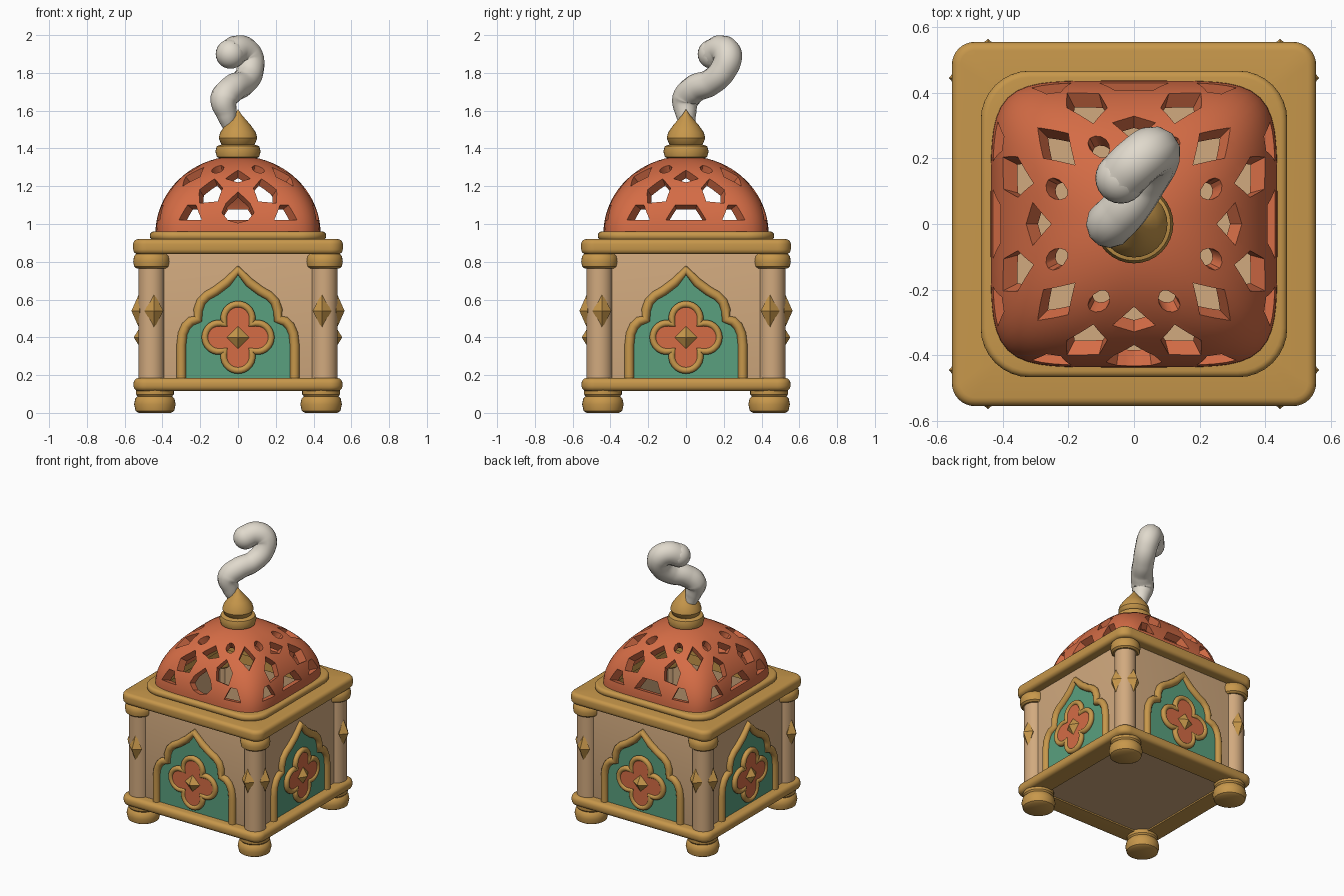
import bpy, bmesh
from math import sin, cos, pi, radians, sqrt
from mathutils import Vector, Matrix

cube = bpy.data.objects.get("Cube")
if cube:
    bpy.data.objects.remove(cube, do_unlink=True)


def material(name, rgb):
    m = bpy.data.materials.new(name)
    m.use_nodes = True
    m.diffuse_color = (*rgb, 1)
    m.node_tree.nodes["Principled BSDF"].inputs["Base Color"].default_value = (*rgb, 1)
    return m


GOLD = material("antique gold", (0.57, 0.31, 0.07))
TAN = material("warm sandstone", (0.64, 0.40, 0.21))
TEAL = material("teal green", (0.10, 0.35, 0.21))
CLAY = material("terracotta", (0.66, 0.15, 0.06))
SMOKE = material("pale smoke", (0.75, 0.70, 0.61))


def finish(ob, mat, angle=35):
    ob.data.materials.clear()
    ob.data.materials.append(mat)
    ob.data.shade_smooth()
    ob.data.set_sharp_from_angle(angle=radians(angle))
    return ob


def from_bmesh(name, bm, mat, angle=35):
    bmesh.ops.recalc_face_normals(bm, faces=bm.faces)
    me = bpy.data.meshes.new(name)
    bm.to_mesh(me)
    bm.free()
    ob = bpy.data.objects.new(name, me)
    bpy.context.collection.objects.link(ob)
    return finish(ob, mat, angle)


def loft(bm, loops, closed=False):
    """Bridge equal-length loops; cap the ends unless the section is closed."""
    rows = [[bm.verts.new(p) for p in lp] for lp in loops]
    n = len(rows[0])
    pairs = list(zip(rows, rows[1:])) + ([(rows[-1], rows[0])] if closed else [])
    for a, b in pairs:
        for i in range(n):
            j = (i + 1) % n
            bm.faces.new((a[i], a[j], b[j], b[i]))
    if not closed:
        bm.faces.new(rows[0])
        bm.faces.new(rows[-1])


def lathe(name, profile, mat, x=0, y=0, seg=32):
    bm = bmesh.new()
    ring = [(cos(2 * pi * i / seg), sin(2 * pi * i / seg)) for i in range(seg)]
    loft(bm, [[(x + r * c, y + r * s, z) for c, s in ring] for r, z in profile])
    return from_bmesh(name, bm, mat)


def round_square(h, r, z, steps=8):
    pts = []
    for k in range(4):
        cx, cy = [(1, 1), (-1, 1), (-1, -1), (1, -1)][k]
        for i in range(steps + 1):
            a = pi / 2 * (k + i / steps)
            pts.append((cx * (h - r) + r * cos(a), cy * (h - r) + r * sin(a), z))
    return pts


def square_band(name, h, inner, z0, z1, corner, b, mat):
    """Square frame with rounded corners and softened outer edges."""
    section = [(h - b + b * cos(a), z + b * sin(a))
               for z, base in ((z0 + b, -90), (z1 - b, 0))
               for a in [radians(base + 22.5 * i) for i in range(5)]]
    section += [(inner, z1), (inner, z0)]
    bm = bmesh.new()
    loft(bm, [round_square(s, max(0.01, corner - (h - s)), z) for s, z in section], True)
    return from_bmesh(name, bm, mat)


def tube(name, pts, radius, mat, kind='POLY', cyclic=False):
    """Round tube through (x, y, z, radius factor) points."""
    cu = bpy.data.curves.new(name, 'CURVE')
    cu.dimensions = '3D'
    cu.bevel_depth, cu.bevel_resolution, cu.use_fill_caps = radius, 4, True
    sp = cu.splines.new(kind)
    ps = sp.bezier_points if kind == 'BEZIER' else sp.points
    ps.add(len(pts) - 1)
    for p, (x, y, z, r) in zip(ps, pts):
        p.radius = r
        if kind == 'BEZIER':
            p.co = (x, y, z)
            p.handle_left_type = p.handle_right_type = 'AUTO'
        else:
            p.co = (x, y, z, 1)
    sp.use_cyclic_u = cyclic
    sp.resolution_u = 10
    ob = bpy.data.objects.new(name, cu)
    bpy.context.collection.objects.link(ob)
    bpy.ops.object.select_all(action='DESELECT')
    ob.select_set(True)
    bpy.context.view_layer.objects.active = ob
    bpy.ops.object.convert(target='MESH')
    return finish(bpy.context.view_layer.objects.active, mat, 50)


def plate(name, outline, y_back, y_front, mat):
    bm = bmesh.new()
    loft(bm, [[(x, y, z) for x, z in outline] for y in (y_back, y_front)])
    return from_bmesh(name, bm, mat)


def gem(name, center, size, mat):
    bm = bmesh.new()
    bmesh.ops.create_uvsphere(bm, u_segments=4, v_segments=2, radius=1)
    bm.transform(Matrix.Translation(center) @ Matrix.Diagonal((*size, 1)))
    return from_bmesh(name, bm, mat, 10)


# Box: walls, floor, base trim, top slab and dome seat
square_band("box_walls", 0.485, 0.42, 0.17, 0.85, 0.02, 0.005, TAN)
bm = bmesh.new()
loft(bm, [round_square(0.43, 0.02, z, 2) for z in (0.125, 0.18)])
from_bmesh("box_floor", bm, TAN)
square_band("base_trim", 0.553, 0.41, 0.115, 0.185, 0.07, 0.028, GOLD)
square_band("top_slab", 0.555, 0.40, 0.84, 0.92, 0.07, 0.026, GOLD)
square_band("dome_seat", 0.467, 0.385, 0.915, 0.96, 0.15, 0.02, GOLD)

# Corner feet, columns and capitals
for sx, fx in ((1, "left"), (-1, "right")):
    for sy, fy in ((-1, "front"), (1, "back")):
        tag = fy + "_" + fx
        lathe("foot_" + tag, [(0.085, 0), (0.102, 0.01), (0.11, 0.045), (0.104, 0.075),
                              (0.092, 0.088), (0.1, 0.098), (0.1, 0.125)],
              GOLD, sx * 0.44, sy * 0.44)
        lathe("column_" + tag, [(0.07, 0.17), (0.07, 0.8)], TAN, sx * 0.457, sy * 0.457)
        lathe("capital_" + tag, [(0.08, 0.765), (0.093, 0.775), (0.098, 0.803),
                                 (0.093, 0.83), (0.08, 0.845)], GOLD, sx * 0.457, sy * 0.457)

# Arched panel with flower, made once and turned to all four sides
half = [(0.3, 0.18), (0.3, 0.36), (0.293, 0.42), (0.275, 0.46), (0.25, 0.485), (0.212, 0.497),
        (0.211, 0.545), (0.195, 0.59), (0.165, 0.62), (0.12, 0.645), (0.06, 0.69)]
arch = half + [(0, 0.755)] + [(-x, z) for x, z in reversed(half)]
flower = []
for i in range(64):
    t = 2 * pi * i / 64
    a = (t + pi / 4) % (pi / 2) - pi / 4
    r = 0.1 * cos(a) + sqrt(0.075 ** 2 - (0.1 * sin(a)) ** 2)
    flower.append((r * cos(t), 0.4 + r * sin(t)))
parts = [
    plate("arch_panel", arch, -0.47, -0.492, TEAL),
    tube("arch_frame", [(x, -0.492, z, 1) for x, z in arch], 0.025, GOLD),
    plate("flower", flower, -0.48, -0.515, CLAY),
    tube("flower_rim", [(x, -0.507, z, 1) for x, z in flower], 0.018, GOLD, cyclic=True),
    gem("flower_gem", (0, -0.507, 0.4), (0.072, 0.045, 0.072), GOLD),
    gem("column_stud_a", (0.445, -0.522, 0.54), (0.05, 0.042, 0.095), GOLD),
    gem("column_stud_b", (-0.445, -0.522, 0.54), (0.05, 0.042, 0.095), GOLD),
]
for ob in parts:
    base = ob.name
    ob.name = base + "_front"
    for k, side in enumerate(("left", "back", "right"), 1):
        copy = bpy.data.objects.new(base + "_" + side, ob.data)
        bpy.context.collection.objects.link(copy)
        copy.rotation_euler.z = k * pi / 2


# Dome shell: square at the foot, round at the crown
def dome_point(theta, phi, inset=0):
    n = 2 + 3.5 * cos(phi) ** 2
    c, s = cos(theta), sin(theta)
    r = (0.437 - inset) * cos(phi) / (abs(c) ** n + abs(s) ** n) ** (1 / n)
    return Vector((r * c, r * s, 0.95 + (0.41 - inset) * sin(phi)))


def dome_loop(phi, inset):
    return [dome_point(2 * pi * i / 96, phi, inset) for i in range(96)]


bm = bmesh.new()
phis = [radians(88) * i / 20 for i in range(21)]
loft(bm, [dome_loop(p, 0.05) for p in reversed(phis)] + [dome_loop(p, 0) for p in phis])
dome = from_bmesh("dome", bm, CLAY)

# Pierced openings as (degrees from the side's middle, height)
arch_hole = [(-14, 1.02), (14, 1.02), (8, 1.1), (-8, 1.1)]
drop_hole = [(0, 1.005), (7, 1.02), (11.5, 1.06), (9, 1.11), (0, 1.17),
             (-9, 1.11), (-11.5, 1.06), (-7, 1.02)]
crown_hole = [(-12, 1.24), (0, 1.22), (12, 1.24), (0, 1.285)]
corner_hole = [(45, 1.3), (54, 1.25), (45, 1.2), (36, 1.25)]
foot_hole = [(24, 1.02), (37, 1.02), (34, 1.1), (29, 1.1)]
kite_hole = [(27, 1.11), (15, 1.12), (13, 1.19), (22, 1.24), (30, 1.18)]
round_hole = [(24 + 6.5 * cos(pi * i / 6), 1.29 + 0.02 * sin(pi * i / 6)) for i in range(12)]
bm = bmesh.new()
center = Vector((0, 0, 0.9))
for k in range(4):
    holes = [drop_hole if k == 0 else arch_hole, crown_hole, corner_hole]
    for h in (foot_hole, kite_hole, round_hole):
        holes += [h, [(-a, z) for a, z in h]]
    for h in holes:
        pts = []
        for a, z in h:
            ratio = (z - 0.95) / 0.41
            phi = math_phi = Vector((sqrt(1 - ratio * ratio), ratio)).angle(Vector((1, 0)))
            pts.append(dome_point(radians(a) + (k - 1) * pi / 2, phi))
        loft(bm, [[center + (p - center) * f for p in pts] for f in (0.72, 1.2)])
cutter = from_bmesh("dome_cutter", bm, CLAY)
cutter.hide_render = True
mod = dome.modifiers.new("pierce", 'BOOLEAN')
mod.operation, mod.solver, mod.object = 'DIFFERENCE', 'EXACT', cutter
bpy.context.view_layer.objects.active = dome
bpy.ops.object.modifier_apply(modifier=mod.name)
bpy.data.objects.remove(cutter, do_unlink=True)
finish(dome, CLAY)

# Finial: collar and pointed bulb
lathe("finial_collar", [(0.09, 1.345), (0.112, 1.355), (0.12, 1.385), (0.112, 1.412),
                        (0.09, 1.42)], GOLD)
lathe("finial_bulb", [(0.07, 1.41), (0.09, 1.425), (0.102, 1.455), (0.094, 1.485), (0.07, 1.52),
                      (0.04, 1.555), (0.018, 1.58), (0.002, 1.605)], GOLD)

# Curl of smoke with a rounded end
curl = [(-0.045, 0.01, 1.52, 0.5), (-0.06, 0, 1.58, 0.7), (-0.073, 0, 1.66, 0.95),
        (-0.03, 0.045, 1.715, 0.95), (0.03, 0.13, 1.75, 0.9), (0.065, 0.2, 1.82, 0.94),
        (0.055, 0.22, 1.89, 1), (0.01, 0.19, 1.922, 1), (-0.04, 0.14, 1.9, 1)]
tube("smoke_curl", curl, 0.078, SMOKE, 'BEZIER')
bm = bmesh.new()
bmesh.ops.create_uvsphere(bm, u_segments=24, v_segments=14, radius=0.078)
bm.transform(Matrix.Translation(curl[-1][:3]))
from_bmesh("smoke_tip", bm, SMOKE)
